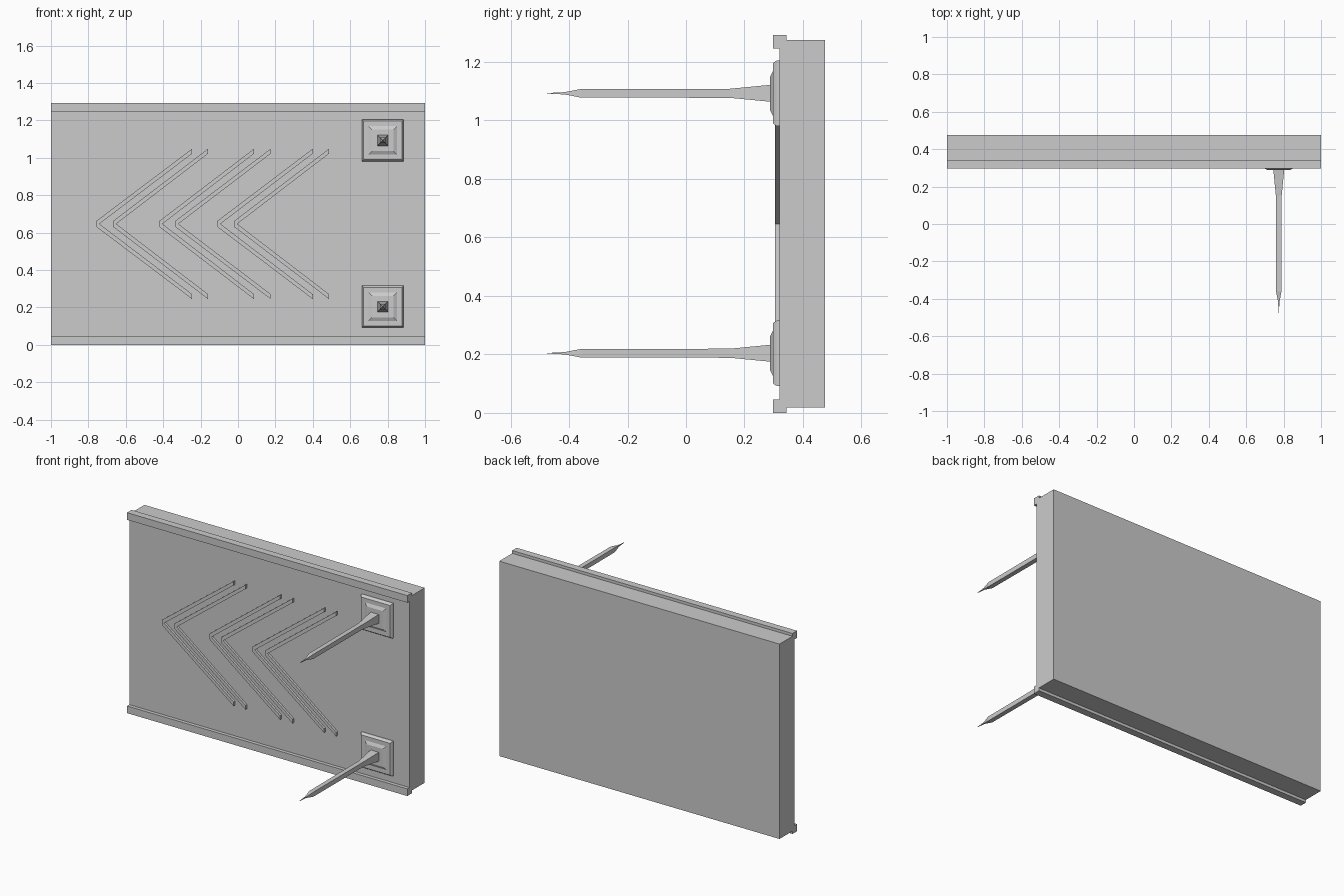
import bpy, bmesh

if "Cube" in bpy.data.objects:
    bpy.data.objects.remove(bpy.data.objects["Cube"])

H = 1.293          # total height
MID = H / 2


def finish(name, bm):
    bmesh.ops.recalc_face_normals(bm, faces=bm.faces)
    mesh = bpy.data.meshes.new(name)
    bm.to_mesh(mesh)
    bm.free()
    obj = bpy.data.objects.new(name, mesh)
    bpy.context.collection.objects.link(obj)
    return obj


def prism(name, points, offset):
    """Extrude a closed 3D outline along an offset vector."""
    bm = bmesh.new()
    face = bm.faces.new([bm.verts.new(p) for p in points])
    ext = bmesh.ops.extrude_face_region(bm, geom=[face], use_keep_orig=True)
    moved = [v for v in ext["geom"] if isinstance(v, bmesh.types.BMVert)]
    bmesh.ops.translate(bm, verts=moved, vec=offset)
    return finish(name, bm)


def square_loft(name, cx, cz, rings):
    """Stack square rings (y, half width) along y and skin them."""
    bm = bmesh.new()
    loops = [[bm.verts.new((cx + sx * h, y, cz + sz * h))
              for sx, sz in ((-1, -1), (1, -1), (1, 1), (-1, 1))]
             for y, h in rings]
    for a, b in zip(loops, loops[1:]):
        for i in range(4):
            j = (i + 1) % 4
            bm.faces.new((a[i], a[j], b[j], b[i]))
    bm.faces.new(loops[0])
    bm.faces.new(loops[-1])
    return finish(name, bm)


# Main slab
prism("panel", [(-1, 0.32, 0.018), (-1, 0.475, 0.018),
                (-1, 0.475, H - 0.018), (-1, 0.32, H - 0.018)], (2, 0, 0))

# L-shaped edge rails, bottom and top
rail = [(0.297, 0), (0.343, 0), (0.343, 0.018), (0.32, 0.018),
        (0.32, 0.046), (0.297, 0.046)]
prism("bottom_rail", [(-1, y, z) for y, z in rail], (2, 0, 0))
prism("top_rail", [(-1, y, H - z) for y, z in rail], (2, 0, 0))

# Raised chevron strips in three pairs, with blunt noses and upright ends
pairs = [(-0.757, -0.245), (-0.667, -0.16), (-0.42, 0.086),
         (-0.335, 0.175), (-0.11, 0.4), (-0.02, 0.487)]
for i, (nose, end) in enumerate(pairs):
    upper = [(nose, 0.016), (end, 0.402), (end, 0.376), (nose + 0.016, 0)]
    lower = [(x, -z) for x, z in reversed(upper[:3])]
    prism(f"chevron_strip_{i + 1}",
          [(x, 0.305, MID + z) for x, z in upper + lower], (0, 0.017, 0))

# Stepped square mounts with long tapering spikes
plate = [(0.322, 0.112), (0.31, 0.112), (0.297, 0.103)]
collar = [(0.3, 0.078), (0.297, 0.076), (0.288, 0.058)]
spike = [(0.29, 0.029), (0.15, 0.0155), (-0.36, 0.0145),
         (-0.415, 0.004), (-0.475, 0.0008)]
for side, z in (("lower", 0.204), ("upper", H - 0.2)):
    for part, rings in (("plate", plate), ("collar", collar), ("spike", spike)):
        square_loft(f"{side}_spike_{part}" if part != "spike" else f"{side}_spike",
                    0.774, z, rings)
